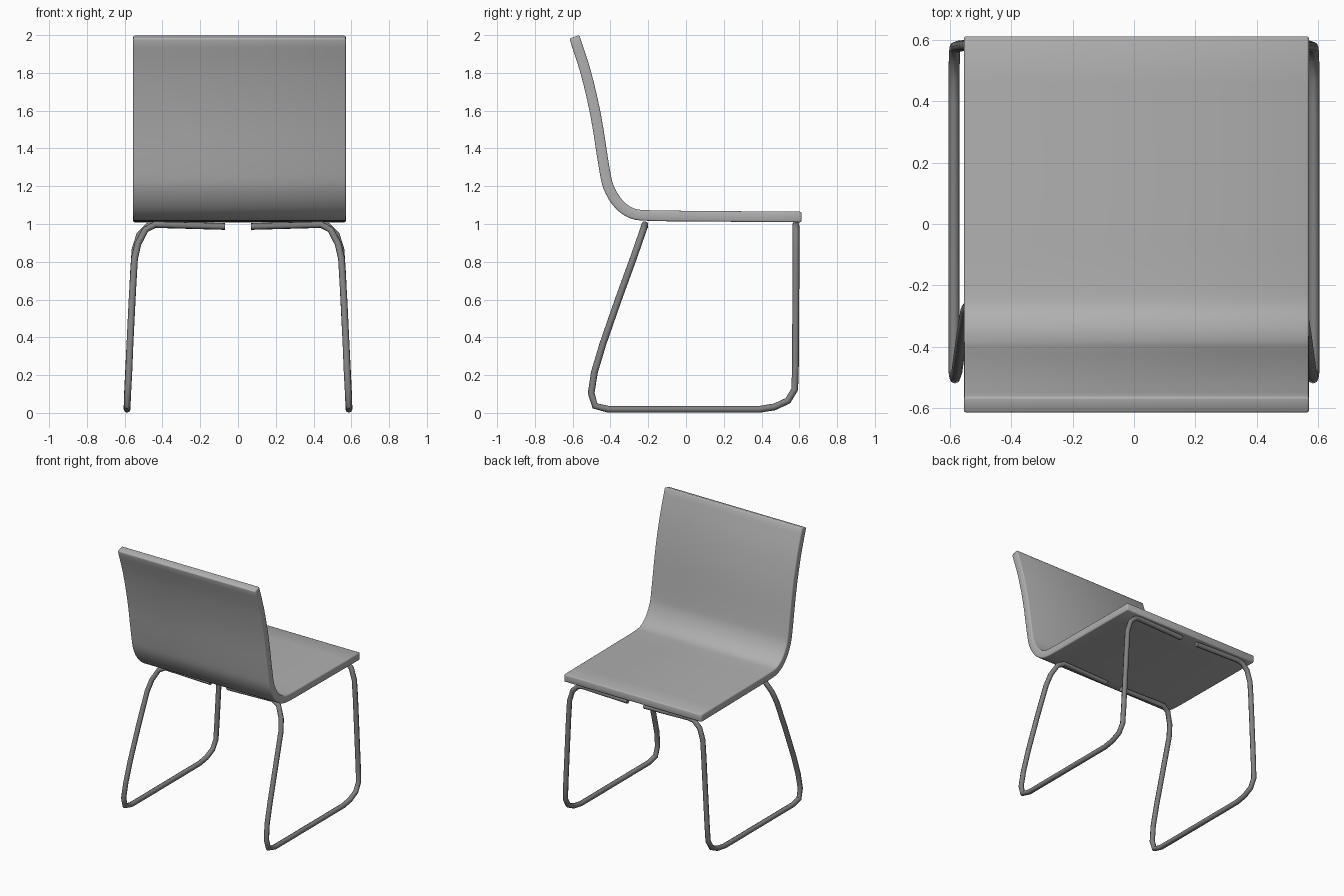
import bpy
from mathutils import Vector
from mathutils.geometry import interpolate_bezier

if "Cube" in bpy.data.objects:
    bpy.data.objects.remove(bpy.data.objects["Cube"])


def smooth_path(pts, steps):
    """Catmull-Rom style path through the given points."""
    pts = [Vector(p) for p in pts]
    out = [pts[0]]
    for i in range(len(pts) - 1):
        a, b = pts[i], pts[i + 1]
        prev = pts[i - 1] if i else a
        nxt = pts[i + 2] if i + 2 < len(pts) else b
        length = (b - a).length
        ta = (b - prev).normalized() * length / 3
        tb = (nxt - a).normalized() * length / 3
        out += interpolate_bezier(a, a + ta, b - tb, b, steps + 1)[1:]
    return out


def activate(obj):
    bpy.ops.object.select_all(action='DESELECT')
    obj.select_set(True)
    bpy.context.view_layer.objects.active = obj


def grey(name, value):
    mat = bpy.data.materials.new(name)
    mat.diffuse_color = (value, value, value, 1)
    mat.use_nodes = True
    mat.node_tree.nodes["Principled BSDF"].inputs["Base Color"].default_value = mat.diffuse_color
    return mat


seat_grey = grey("seat_grey", 0.43)
tube_grey = grey("tube_grey", 0.22)

# Seat and backrest: one bent sheet swept across x
profile = [(0, -0.591, 1.991), (0, -0.530, 1.80), (0, -0.477, 1.57),
           (0, -0.430, 1.28), (0, -0.408, 1.19), (0, -0.355, 1.105),
           (0, -0.285, 1.056), (0, -0.20, 1.045), (0, 0.0, 1.042),
           (0, 0.612, 1.037)]
path = smooth_path(profile, 4)
verts = [(x, p.y, p.z) for p in path for x in (-0.555, 0.571)]
faces = [(2 * i, 2 * i + 1, 2 * i + 3, 2 * i + 2) for i in range(len(path) - 1)]
mesh = bpy.data.meshes.new("seat_and_back")
mesh.from_pydata(verts, [], faces)
mesh.materials.append(seat_grey)
seat = bpy.data.objects.new("seat_and_back", mesh)
bpy.context.collection.objects.link(seat)
solid = seat.modifiers.new("thickness", 'SOLIDIFY')
solid.thickness = 0.056
solid.offset = 0
solid.use_even_offset = True
bevel = seat.modifiers.new("rounded_edges", 'BEVEL')
bevel.width = 0.008
bevel.segments = 2
bevel.limit_method = 'ANGLE'
activate(seat)
bpy.ops.object.convert(target='MESH')
bpy.ops.object.shade_smooth_by_angle(angle=0.9)

# Sled leg frames: one bent tube per side
tube = [(0.068, 0.581, 0.992), (0.43, 0.581, 1.002), (0.475, 0.582, 0.995),
        (0.52, 0.582, 0.95), (0.545, 0.582, 0.87), (0.553, 0.582, 0.75),
        (0.563, 0.581, 0.55), (0.578, 0.579, 0.25), (0.584, 0.576, 0.13),
        (0.586, 0.54, 0.07), (0.587, 0.47, 0.037), (0.587, 0.39, 0.024),
        (0.587, -0.41, 0.024), (0.587, -0.482, 0.042), (0.584, -0.502, 0.11),
        (0.578, -0.485, 0.22), (0.572, -0.44, 0.37), (0.561, -0.36, 0.60),
        (0.548, -0.28, 0.82), (0.53, -0.252, 0.90), (0.49, -0.226, 0.975),
        (0.44, -0.218, 1.002), (0.068, -0.218, 0.992)]
for side, sign in (("right", 1), ("left", -1)):
    curve = bpy.data.curves.new(side + "_leg_frame", 'CURVE')
    curve.dimensions = '3D'
    curve.bevel_depth = 0.018
    curve.bevel_resolution = 2
    curve.use_fill_caps = True
    curve.materials.append(tube_grey)
    spline = curve.splines.new('POLY')
    spline.points.add(len(tube) - 1)
    for point, (x, y, z) in zip(spline.points, tube):
        point.co = (sign * x, y, z - 0.005, 1)
    frame = bpy.data.objects.new(side + "_leg_frame", curve)
    bpy.context.collection.objects.link(frame)
    activate(frame)
    bpy.ops.object.convert(target='MESH')
    bpy.ops.object.shade_smooth_by_angle(angle=0.9)
